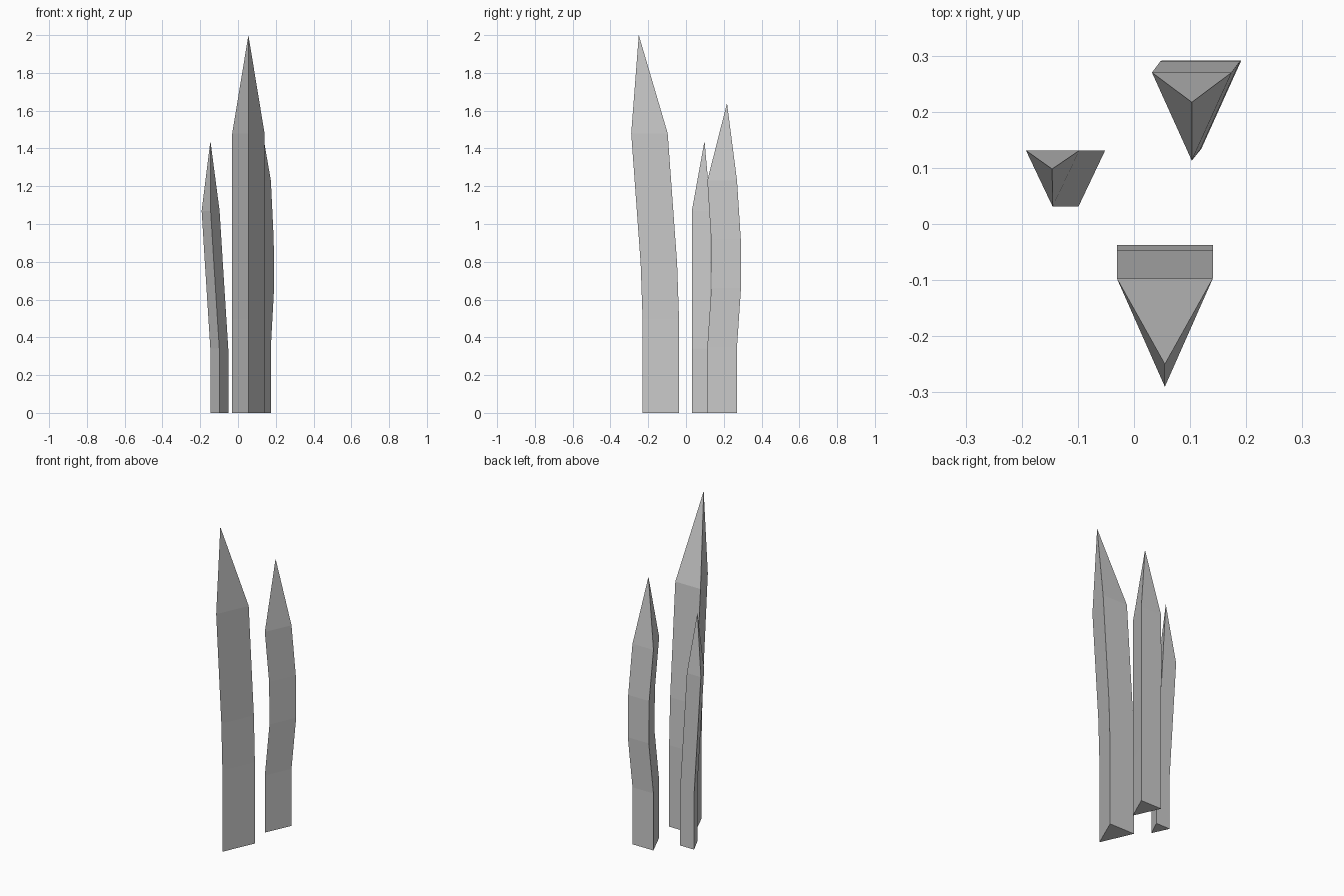
import bpy, bmesh

if "Cube" in bpy.data.objects:
    bpy.data.objects.remove(bpy.data.objects["Cube"])


def blade(name, base, rings, tip):
    """Loft a triangular section through (dx, dy, z) offsets, ending in a point."""
    bm = bmesh.new()
    loops = [[bm.verts.new((x + dx, y + dy, z)) for x, y in base]
             for dx, dy, z in rings]
    top = bm.verts.new(tip)
    bm.faces.new(loops[0])
    for a, b in zip(loops, loops[1:]):
        for i in range(3):
            j = (i + 1) % 3
            bm.faces.new((a[i], a[j], b[j], b[i]))
    last = loops[-1]
    for i in range(3):
        bm.faces.new((last[i], last[(i + 1) % 3], top))
    bmesh.ops.recalc_face_normals(bm, faces=bm.faces)
    mesh = bpy.data.meshes.new(name)
    bm.to_mesh(mesh)
    bm.free()
    bpy.context.collection.objects.link(bpy.data.objects.new(name, mesh))


def section(x, back, front, width):
    """Triangle with a flat back edge and a ridge toward the front."""
    return [(x - width / 2, back), (x, front), (x + width / 2, back)]


# Tall front blade, leaning forward
blade("tall_grass_blade", section(0.055, -0.037, -0.23, 0.171),
      [(0, 0, 0), (0, 0, 0.5), (0, -0.01, 0.79), (0, -0.06, 1.48)],
      (0.055, -0.25, 2.0))

# Medium back blade, bowed outward
blade("medium_grass_blade", section(0.103, 0.27, 0.113, 0.142),
      [(0, 0, 0), (0, 0, 0.35), (0.017, 0.021, 0.66),
       (0.015, 0.02, 0.92), (0, 0, 1.23)],
      (0.103, 0.217, 1.64))

# Short left blade, leaning left
blade("short_grass_blade", section(-0.099, 0.131, 0.031, 0.095),
      [(0, 0, 0), (0, 0, 0.34), (-0.028, 0, 0.78), (-0.046, 0, 1.07)],
      (-0.146, 0.098, 1.44))
